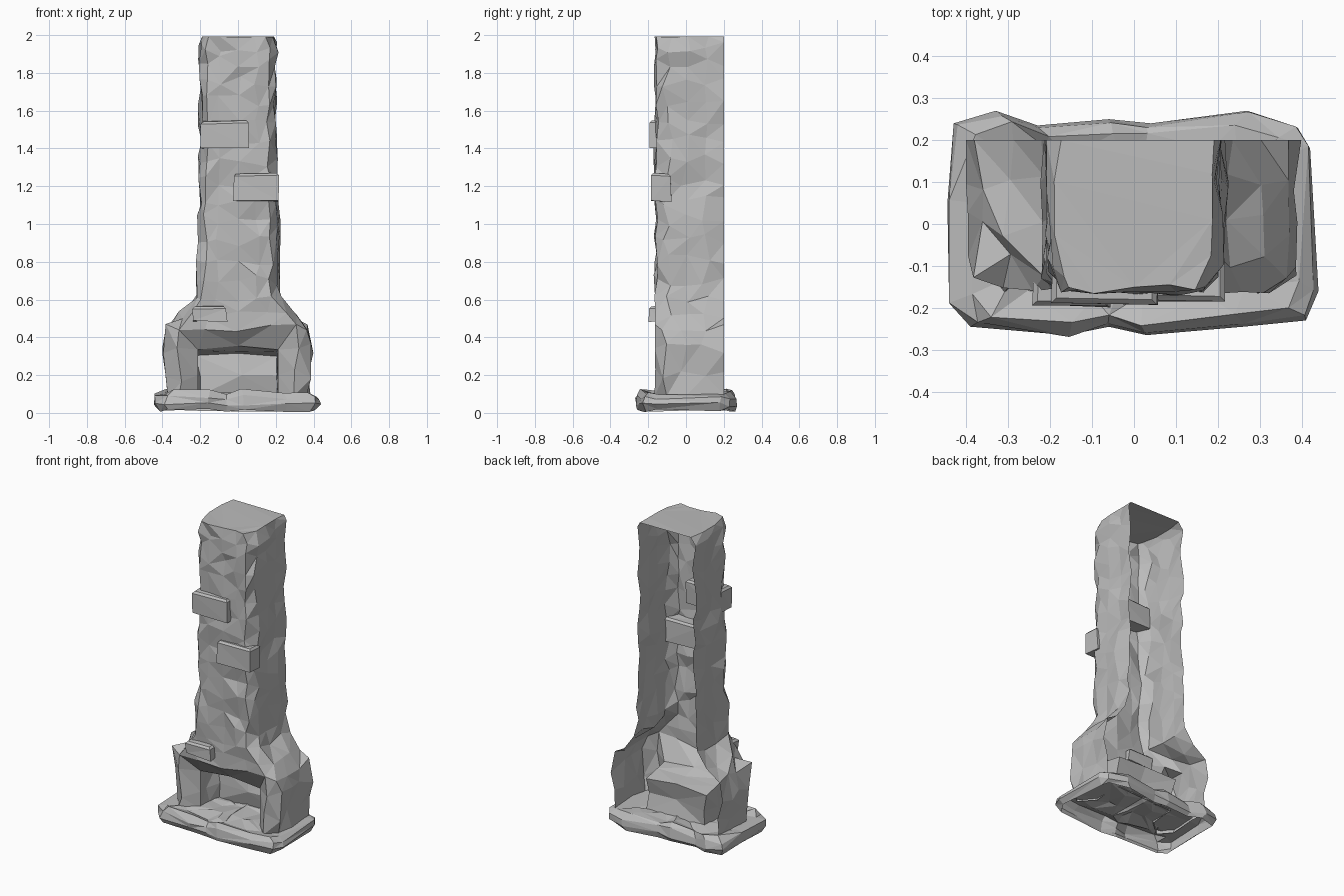
import bpy, bmesh, random
from mathutils import Vector

random.seed(11)
if "Cube" in bpy.data.objects:
    bpy.data.objects.remove(bpy.data.objects["Cube"], do_unlink=True)

stone = bpy.data.materials.new("grey_stone")
stone.use_nodes = True
GREY = (0.5, 0.5, 0.5, 1)
stone.diffuse_color = GREY
stone.node_tree.nodes["Principled BSDF"].inputs["Base Color"].default_value = GREY


def rnd(a):
    return random.uniform(-a, a)


def finish(name, bm):
    bmesh.ops.triangulate(bm, faces=bm.faces[:], quad_method='BEAUTY')
    bmesh.ops.recalc_face_normals(bm, faces=bm.faces[:])
    me = bpy.data.meshes.new(name)
    bm.to_mesh(me)
    bm.free()
    me.materials.append(stone)
    ob = bpy.data.objects.new(name, me)
    bpy.context.collection.objects.link(ob)


def loft(bm, rings, closed, skip=lambda r, c: False):
    """Bridge rows of points with quads and return the vertex rows."""
    rows = [[bm.verts.new(p) for p in ring] for ring in rings]
    n = len(rows[0])
    for r in range(len(rows) - 1):
        for c in range(n if closed else n - 1):
            d = (c + 1) % n
            if not skip(r, c):
                bm.faces.new((rows[r][c], rows[r][d], rows[r + 1][d], rows[r + 1][c]))
    return rows


# Chimney shell: U-shaped rows, open at the back, with a recessed hearth hole
FRONT, BACK, HOLE_Y, HOLE_X = -0.158, 0.2, -0.08, 0.212
levels = [(0.09, 0.375), (0.2, 0.38), (0.335, 0.39), (0.45, 0.372), (0.52, 0.3),
          (0.6, 0.225)]
levels += [(0.6 + 0.105 * i, 0.213 if i < 5 else 0.2) for i in range(1, 13)]
levels += [(1.93, 0.205), (1.99, 0.178)]
half_plan = [(0, FRONT), (0.5, FRONT), (0.82, FRONT), (1, -0.1), (1, 0.0),
             (1, 0.1), (1, BACK)]
plan = [(-x, y) for x, y in half_plan[:0:-1]] + half_plan
rings = []
for r, (z, w) in enumerate(levels):
    last = r == len(levels) - 1
    shoulder = 2 < r < 6
    ring = []
    for c, (fx, y) in enumerate(plan):
        x = fx * w + rnd(0.014)
        yy = y if y == BACK else y + rnd(0.014 if y == FRONT else 0.03)
        zz = z + rnd(0.005 if last or r == 0 else 0.022 if shoulder else 0.034)
        if r < 3 and 5 <= c <= 7:
            x, yy = (c - 6) * HOLE_X, HOLE_Y
            zz = z + (0.02 if r == 2 and c == 6 else 0)
        ring.append((x, yy, zz))
    rings.append(ring)
bm = bmesh.new()
rows = loft(bm, rings, False, lambda r, c: r < 2 and c in (5, 6))
bm.faces.new(rows[-1])
finish("chimney_shell", bm)

# Firebox: back panel, side walls and sloped roof behind the hearth hole
bm = bmesh.new()
arches = []
for i, y in enumerate([HOLE_Y, 0.01, 0.1]):
    j = 0.015 * min(i, 1)
    drop = 0.02 * i
    pts = [(-HOLE_X, 0.09), (-HOLE_X, 0.2), (-HOLE_X, 0.335 - drop), (0, 0.355 - drop),
           (HOLE_X, 0.335 - drop), (HOLE_X, 0.2), (HOLE_X, 0.09)]
    arches.append([(x + rnd(j), y + rnd(j), z + rnd(j)) for x, z in pts])
rows = loft(bm, arches, False)
centre = bm.verts.new((0.02, 0.075, 0.2))
back = rows[-1]
for a, b in zip(back, back[1:] + back[:1]):
    bm.faces.new((a, b, centre))
finish("firebox", bm)

# Hearth slab: rough outline, uneven rim, hollow underneath
outline = [(-.44, -.19), (-.39, -.245), (-.16, -.265), (-.06, -.245), (.03, -.265),
           (.26, -.245), (.41, -.23), (.44, -.16), (.42, .18), (.39, .23), (.27, .27),
           (.04, .24), (-.06, .25), (-.23, .235), (-.33, .27), (-.43, .24), (-.445, .05)]
bm = bmesh.new()
rings = []
for z, s, j in [(0.012, 0.94, 0.008), (0.045, 1, 0.015), (0.085, 0.98, 0.018),
                (0.112, 0.89, 0.016), (0.1, 0.65, 0.015), (0.1, 0.3, 0.01)]:
    k = 0 if s == 1 else 0.01
    rings.append([(x * s + rnd(k), y * s + rnd(k), max(0, z + rnd(j)))
                  for x, y in outline])
rows = loft(bm, rings, True)
bm.faces.new(rows[-1])
finish("hearth_slab", bm)


# Protruding bricks
def brick(name, low, high):
    bm = bmesh.new()
    bmesh.ops.create_cube(bm, size=1)
    low, high = Vector(low), Vector(high)
    for v in bm.verts:
        v.co = Vector([a + (b - a) * (t + 0.5) for a, b, t in zip(low, high, v.co)])
        v.co += Vector((rnd(0.006), rnd(0.006), rnd(0.006)))
    bmesh.ops.bevel(bm, geom=[e for e in bm.edges if all(v.co.z > (low.z + high.z) / 2
                    for v in e.verts)], offset=0.012, segments=1, affect='EDGES')
    finish(name, bm)


brick("upper_brick", (-0.195, -0.19, 1.4), (0.06, -0.08, 1.545))
brick("middle_brick", (-0.02, -0.185, 1.12), (0.215, -0.08, 1.265))
brick("lower_brick", (-0.24, -0.195, 0.485), (-0.06, -0.12, 0.565))
